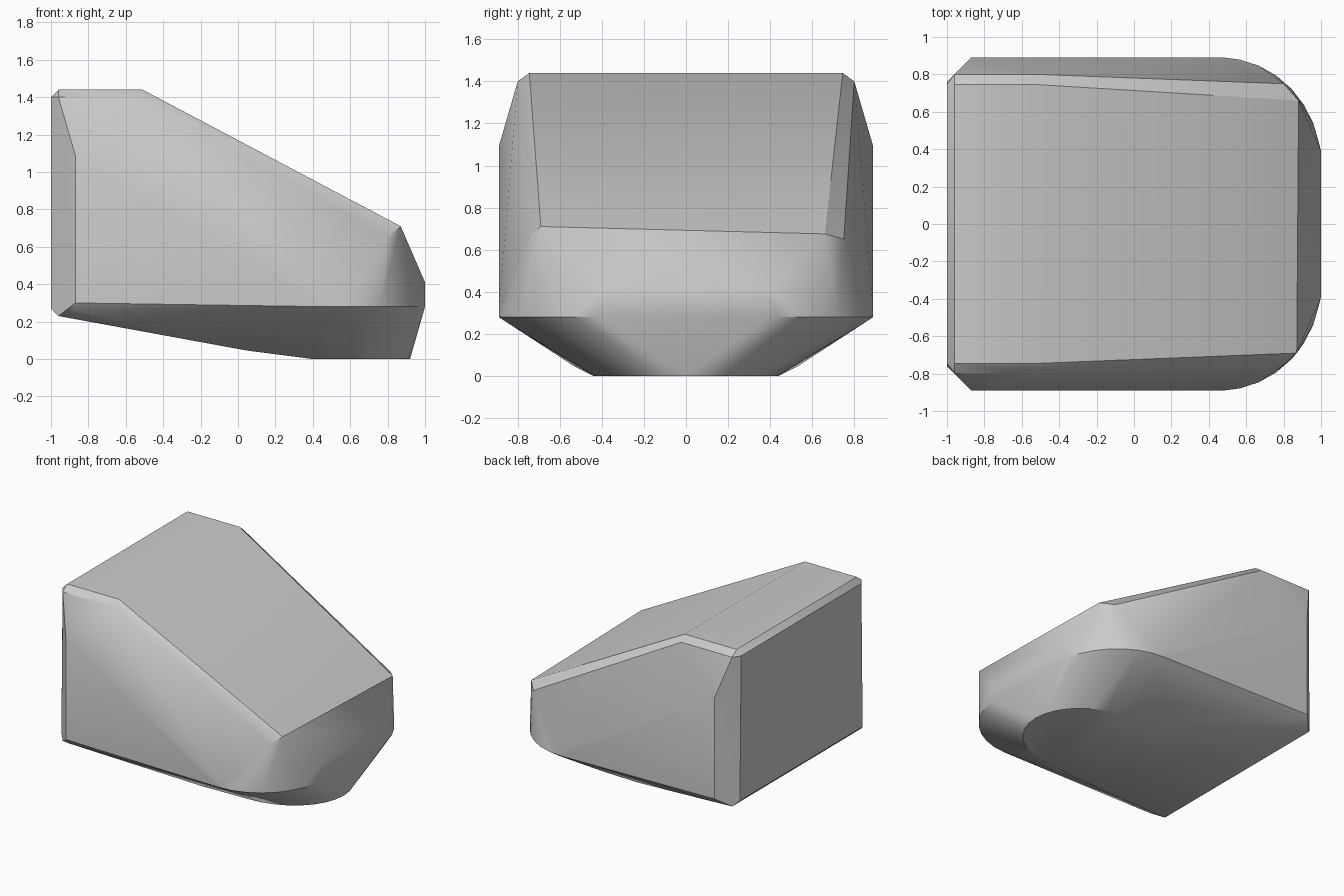
import bpy
import bmesh
from math import cos, sin, radians

cube = bpy.data.objects.get("Cube")
if cube:
    bpy.data.objects.remove(cube, do_unlink=True)

grey = bpy.data.materials.new("plain grey")
grey.use_nodes = True
colour = (0.6, 0.6, 0.6, 1)
grey.diffuse_color = colour
grey.node_tree.nodes["Principled BSDF"].inputs["Base Color"].default_value = colour


def arc(cx, cy, rx, ry, z, steps=8):
    """Quarter ellipse running from the nose round to the side."""
    angles = [radians(90 * i / steps) for i in range(steps + 1)]
    return [(cx + rx * cos(a), cy + ry * sin(a), z) for a in angles]


# Rear end: flat back, chamfered corners and upright side edges
rear = [
    (-1, 0.76, 0.27), (-1, 0.745, 1.4),
    (-0.96, 0.8, 0.23), (-0.96, 0.8, 1.4),
    (-0.87, 0.89, 0.3), (-0.87, 0.89, 1.09), (-0.87, 0.86, 0.26),
]
# Flat roof with its softened side edge
roof = [(-0.96, 0.745, 1.44), (-0.51, 0.745, 1.44), (-0.52, 0.8, 1.4)]
# Widest line, rounded towards the nose
waist = arc(0.46, 0.32, 0.54, 0.57, 0.28) + [(0.48, 0.89, 0.3), (0.5, 0.86, 0.26)]
nose = [(1, 0.39, 0.28), (1, 0.39, 0.41), (0.8, 0.75, 0.65)]
# Flat sole and the start of the rear ramp
sole = arc(0.4, 0, 0.52, 0.44, 0) + [(0.05, 0.53, 0.045)]

# Mirror the half profile and wrap it in a convex skin
bm = bmesh.new()
for side in (-1, 1):
    for x, y, z in rear + roof + waist + nose + sole:
        bm.verts.new((x, side * y, z))
# The brow of the nose is slightly lower on one side
bm.verts.new((0.87, -0.69, 0.71))
bm.verts.new((0.88, 0.66, 0.675))
bmesh.ops.remove_doubles(bm, verts=bm.verts, dist=0.001)
hull = bmesh.ops.convex_hull(bm, input=bm.verts)
loose = {v for v in hull["geom_interior"] + hull["geom_unused"]
         if isinstance(v, bmesh.types.BMVert)}
bmesh.ops.delete(bm, geom=list(loose), context='VERTS')
bmesh.ops.dissolve_limit(bm, angle_limit=radians(0.5), verts=bm.verts, edges=bm.edges)
bmesh.ops.recalc_face_normals(bm, faces=bm.faces)

mesh = bpy.data.meshes.new("wedge_body")
bm.to_mesh(mesh)
bm.free()
mesh.materials.append(grey)
body = bpy.data.objects.new("wedge_body", mesh)
bpy.context.collection.objects.link(body)

bpy.ops.object.select_all(action='DESELECT')
body.select_set(True)
bpy.context.view_layer.objects.active = body
bpy.ops.object.shade_smooth_by_angle(angle=radians(32))
